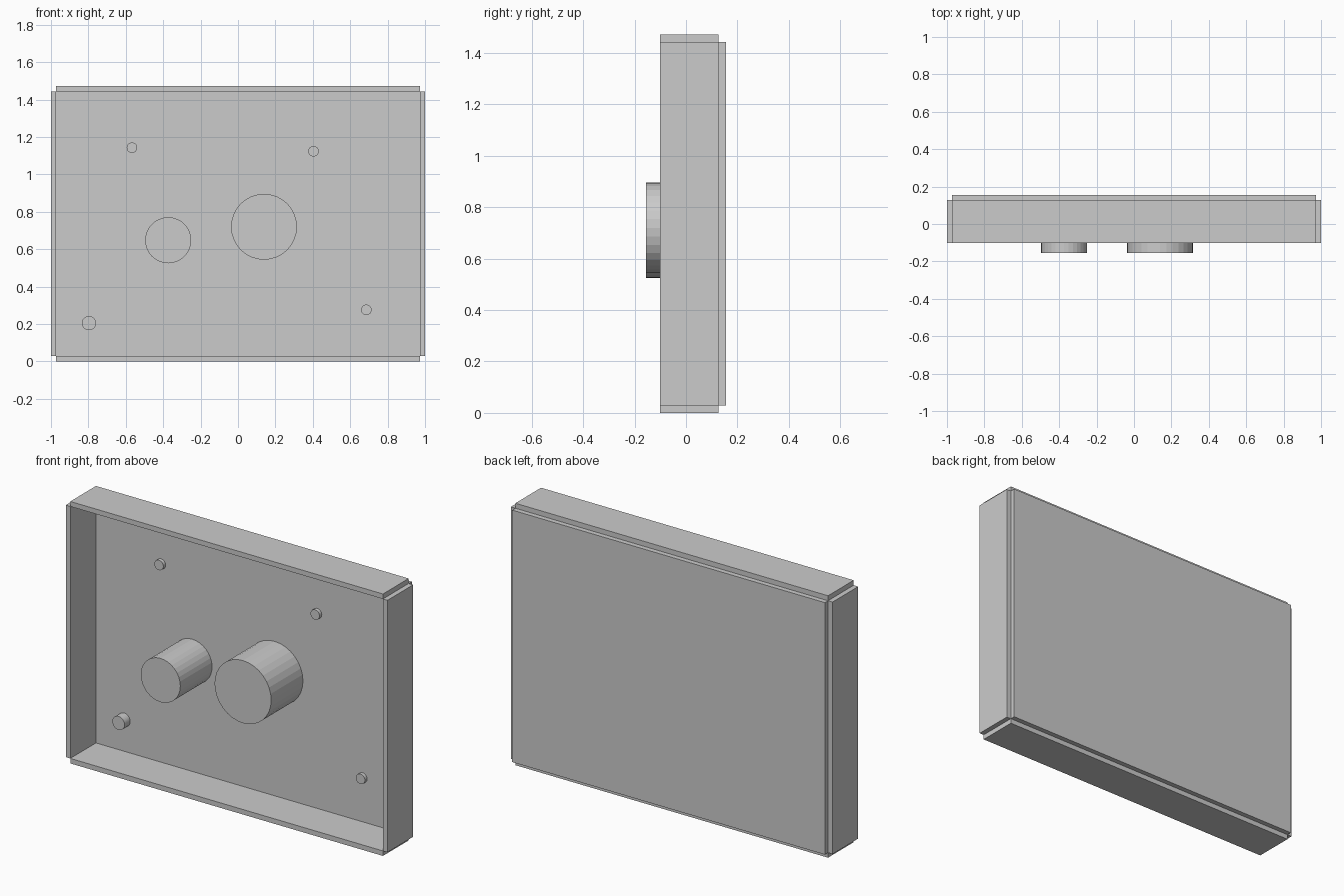
import bpy
import math

if "Cube" in bpy.data.objects:
    bpy.data.objects.remove(bpy.data.objects["Cube"])

grey = bpy.data.materials.new("light_grey")
grey.diffuse_color = (0.6, 0.6, 0.6, 1)
grey.use_nodes = True
grey.node_tree.nodes["Principled BSDF"].inputs["Base Color"].default_value = grey.diffuse_color

T = 0.028               # board thickness
X = 1 - T               # half width of the opening
Z0, Z1 = T, 1.444       # opening bottom and top
Y0, Y1 = -0.101, 0.127  # front rim and inner back surface


def board(name, x0, x1, y0, y1, z0, z1):
    bpy.ops.mesh.primitive_cube_add(
        size=1, location=((x0 + x1) / 2, (y0 + y1) / 2, (z0 + z1) / 2))
    ob = bpy.context.object
    ob.name = name
    ob.scale = (x1 - x0, y1 - y0, z1 - z0)
    bpy.ops.object.transform_apply(location=False, rotation=False, scale=True)
    ob.data.materials.append(grey)


def peg(name, x, z, radius, front):
    # Round peg standing forward from the back panel
    bpy.ops.mesh.primitive_cylinder_add(
        vertices=32, radius=radius, depth=Y1 - front,
        location=(x, (front + Y1) / 2, z), rotation=(math.pi / 2, 0, 0))
    ob = bpy.context.object
    ob.name = name
    ob.data.materials.append(grey)


# Open tray: back panel and four side boards leaving notched corners
board("back_panel", -X, X, Y1, Y1 + T, Z0, Z1)
board("left_side", -1, -X, Y0, Y1, Z0, Z1)
board("right_side", X, 1, Y0, Y1, Z0, Z1)
board("bottom_side", -X, X, Y0, Y1, 0, Z0)
board("top_side", -X, X, Y0, Y1, Z1, Z1 + T)

# Two large drums
peg("large_drum", 0.139, 0.72, 0.176, -0.155)
peg("small_drum", -0.373, 0.648, 0.123, -0.155)

# Small studs near the corners
peg("stud_top_left", -0.567, 1.143, 0.028, Y1 - 0.02)
peg("stud_top_right", 0.404, 1.124, 0.028, Y1 - 0.02)
peg("stud_bottom_right", 0.686, 0.276, 0.028, Y1 - 0.02)
peg("stud_bottom_left", -0.797, 0.205, 0.038, Y1 - 0.05)
